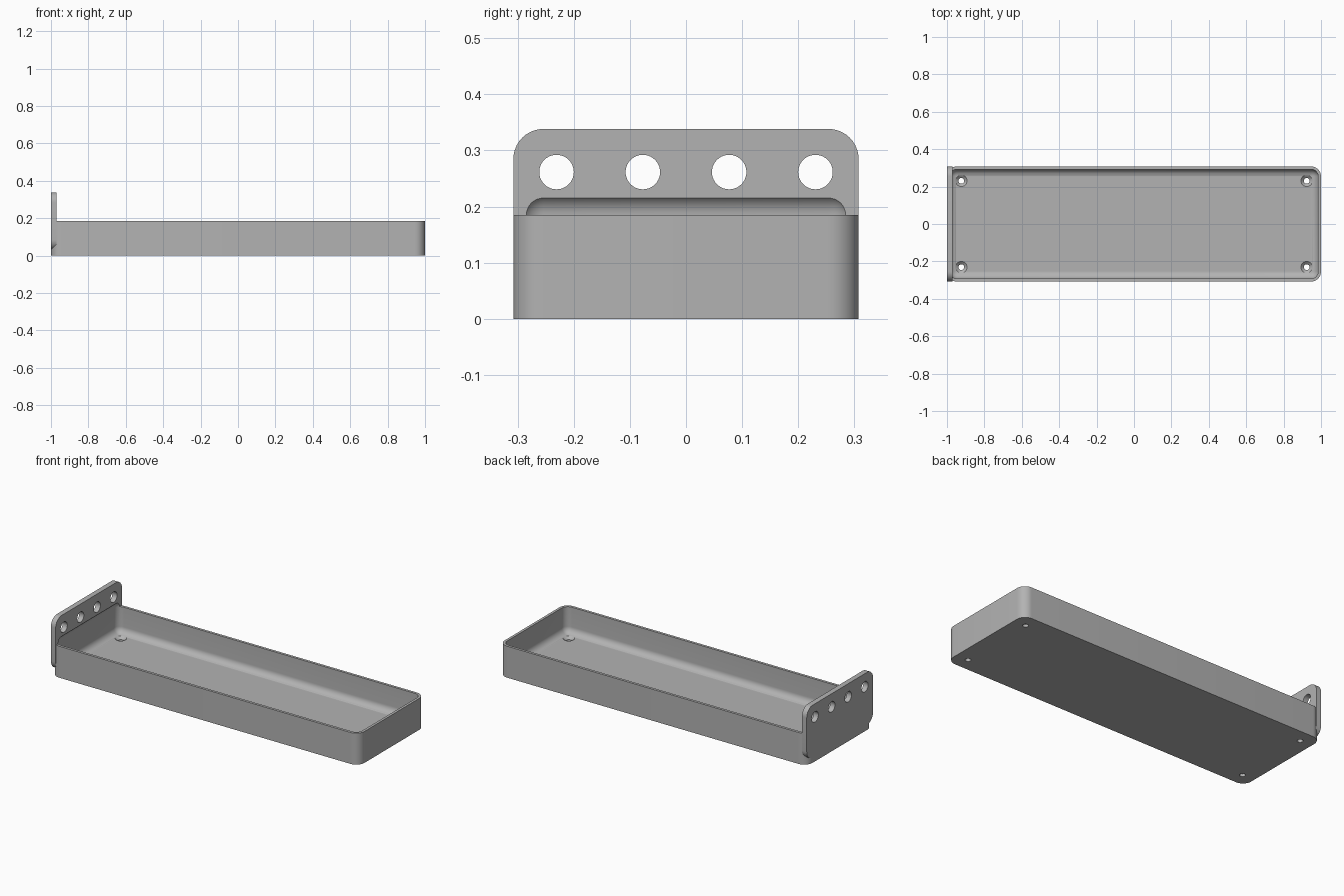
import bpy, bmesh, math
from mathutils import Matrix, Vector

cube = bpy.data.objects.get("Cube")
if cube:
    bpy.data.objects.remove(cube, do_unlink=True)

U = 2 / 130  # modelling unit: the tray is 130 units long

grey = bpy.data.materials.new("plain grey")
grey.use_nodes = True
colour = (0.45, 0.45, 0.45, 1)
grey.diffuse_color = colour
grey.node_tree.nodes["Principled BSDF"].inputs["Base Color"].default_value = colour


def finish(name, bm):
    bmesh.ops.scale(bm, vec=(U, U, U), verts=bm.verts)
    bmesh.ops.recalc_face_normals(bm, faces=bm.faces)
    mesh = bpy.data.meshes.new(name)
    bm.to_mesh(mesh)
    bm.free()
    mesh.materials.append(grey)
    obj = bpy.data.objects.new(name, mesh)
    bpy.context.collection.objects.link(obj)
    return obj


def rounded_box(name, low, high, radius, axis=None):
    """Box rounded on the edges along one axis, or on all edges."""
    low, high = Vector(low), Vector(high)
    bm = bmesh.new()
    bmesh.ops.create_cube(bm, size=1)
    bmesh.ops.scale(bm, vec=high - low, verts=bm.verts)
    bmesh.ops.translate(bm, vec=(low + high) / 2, verts=bm.verts)
    edges = [e for e in bm.edges if axis is None
             or abs((e.verts[0].co - e.verts[1].co)[axis]) > 0.1]
    bmesh.ops.bevel(bm, geom=edges, offset=radius, segments=10,
                    profile=0.5, affect='EDGES')
    return finish(name, bm)


def cone(name, centre, r1, r2, depth, turn=0):
    bm = bmesh.new()
    place = Matrix.Translation(centre) @ Matrix.Rotation(turn, 4, 'Y')
    bmesh.ops.create_cone(bm, cap_ends=True, segments=40, radius1=r1,
                          radius2=r2, depth=depth, matrix=place)
    return finish(name, bm)


def combine(target, tool, operation):
    mod = target.modifiers.new(operation, 'BOOLEAN')
    mod.operation = operation
    mod.solver = 'EXACT'
    mod.object = tool
    bpy.context.view_layer.objects.active = target
    bpy.ops.object.modifier_apply(modifier=mod.name)
    bpy.data.objects.remove(tool, do_unlink=True)


# Tray body with the upright end plate merged into it
tray = rounded_box("tray_with_end_plate", (-65, -20, 0), (65, 20, 12), 3.5, 2)
plate = rounded_box("end_plate", (-65, -20, 2), (-63, 20, 22), 3.5, 0)
combine(tray, plate, 'UNION')

# Hollow with rounded edges, also scooped slightly into the plate
hollow = rounded_box("hollow", (-64, -19, 2), (64, 19, 14.5), 2.5)
combine(tray, hollow, 'DIFFERENCE')

# Row of round holes through the plate
for y in (-15, -5, 5, 15):
    combine(tray, cone("plate_hole", (-64, y, 17), 2, 2, 6, math.pi / 2), 'DIFFERENCE')

# Countersunk screw holes in the floor corners
for x in (-60, 60):
    for y in (-15, 15):
        combine(tray, cone("screw_hole", (x, y, 1), 1, 1, 4), 'DIFFERENCE')
        combine(tray, cone("countersink", (x, y, 1.6), 1, 2.1, 1), 'DIFFERENCE')

bpy.ops.object.select_all(action='DESELECT')
tray.select_set(True)
bpy.context.view_layer.objects.active = tray
bpy.ops.object.shade_smooth_by_angle(angle=math.radians(30))
